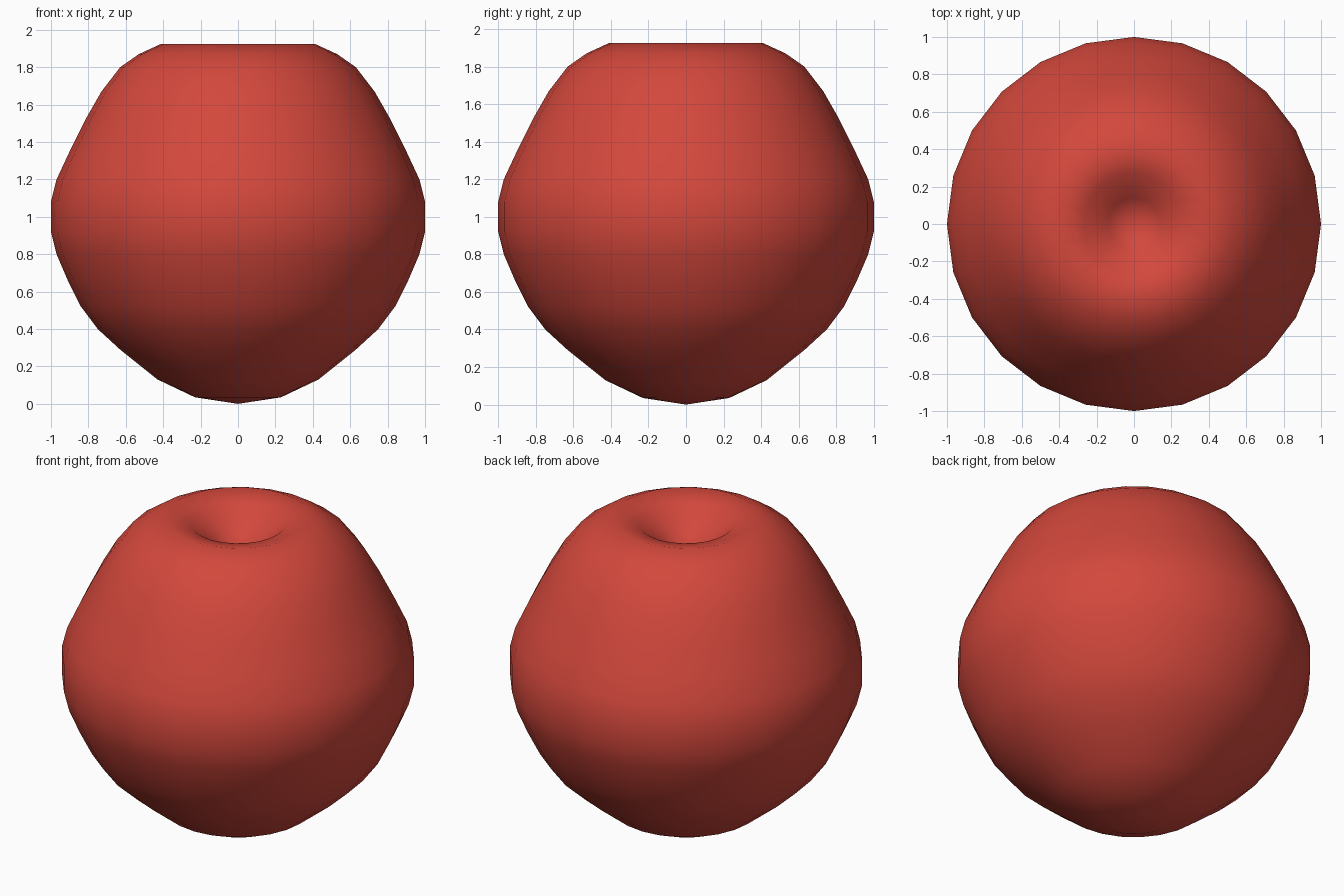
import bpy
import bmesh
from math import tau
from mathutils import Matrix, Vector

cube = bpy.data.objects.get("Cube")
if cube:
    bpy.data.objects.remove(cube, do_unlink=True)

# Skin colour
skin = bpy.data.materials.new("apple_red")
skin.use_nodes = True
colour = (0.65, 0.064, 0.045, 1)
skin.diffuse_color = colour
bsdf = skin.node_tree.nodes["Principled BSDF"]
bsdf.inputs["Base Color"].default_value = colour
bsdf.inputs["Roughness"].default_value = 0.6

# Half profile (radius, height) from the base up, over the rim and into the dimple
PROFILE = [
    (0, 0), (0.23, 0.035), (0.43, 0.13), (0.63, 0.29), (0.75, 0.40),
    (0.84, 0.52), (0.91, 0.66), (0.97, 0.80), (1, 0.92), (1, 1.08),
    (0.97, 1.2), (0.90, 1.35), (0.81, 1.53), (0.73, 1.67), (0.63, 1.8),
    (0.53, 1.87), (0.41, 1.925), (0.27, 1.89), (0.14, 1.78), (0, 1.69),
]
SIDES = 24

# Fruit body: the profile spun about the vertical axis
bm = bmesh.new()
verts = [bm.verts.new((r, 0, z)) for r, z in PROFILE]
edges = [bm.edges.new(pair) for pair in zip(verts, verts[1:])]
bmesh.ops.spin(bm, geom=verts + edges, cent=(0, 0, 0), axis=(0, 0, 1),
               angle=tau, steps=SIDES, use_merge=False)
bmesh.ops.remove_doubles(bm, verts=bm.verts[:], dist=0.001)
bmesh.ops.recalc_face_normals(bm, faces=bm.faces[:])
for face in bm.faces:
    face.smooth = True

mesh = bpy.data.meshes.new("apple_body")
bm.to_mesh(mesh)
bm.free()
mesh.materials.append(skin)
body = bpy.data.objects.new("apple_body", mesh)
bpy.context.collection.objects.link(body)
